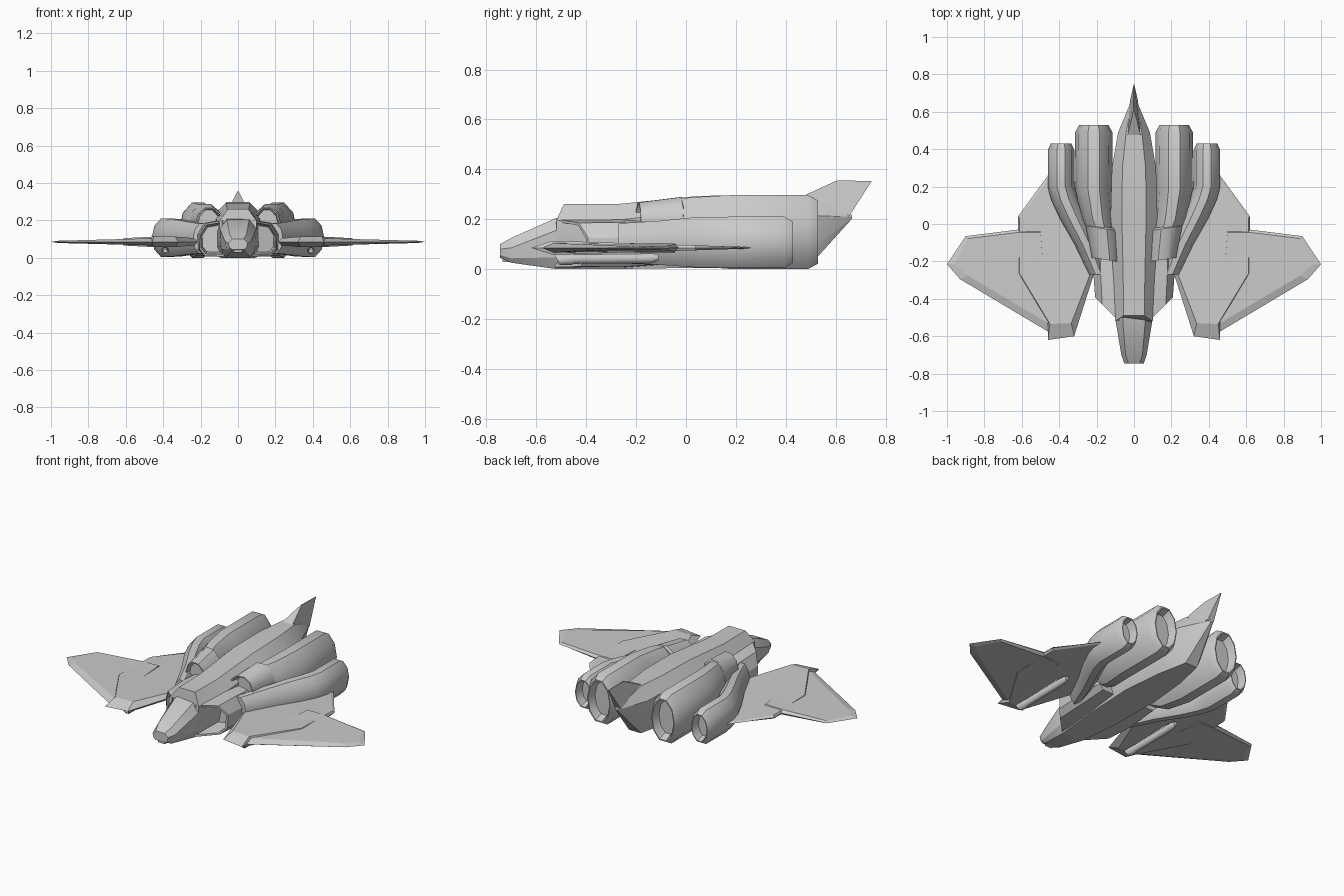
import bpy, bmesh, math
from mathutils import Vector


def loft(name, rings, mirror=False, smooth=None):
    """Bridge equal-length rings of points and cap both ends."""
    bm = bmesh.new()
    vs = [[bm.verts.new(p) for p in r] for r in rings]
    n = len(rings[0])
    for a, b in zip(vs, vs[1:]):
        for i in range(n):
            j = (i + 1) % n
            bm.faces.new((a[i], a[j], b[j], b[i]))
    bm.faces.new(vs[0])
    bm.faces.new(vs[-1])
    bmesh.ops.recalc_face_normals(bm, faces=bm.faces)
    me = bpy.data.meshes.new(name)
    bm.to_mesh(me)
    bm.free()
    ob = bpy.data.objects.new(name, me)
    bpy.context.collection.objects.link(ob)
    if mirror:
        ob.modifiers.new("mirror", "MIRROR")
    if smooth:
        bpy.ops.object.select_all(action='DESELECT')
        bpy.context.view_layer.objects.active = ob
        ob.select_set(True)
        bpy.ops.object.shade_smooth_by_angle(angle=math.radians(smooth))
    return ob


def tube(name, stations, sides=10, smooth=40):
    """Swept tube; each station is x, y, z, x radius, z radius."""
    rings = []
    for x, y, z, rx, rz in stations:
        k = 1 / math.cos(math.pi / sides)
        ang = [math.tau * (i + 0.5) / sides + math.pi / 2 for i in range(sides)]
        rings.append([(x + rx * math.cos(a), y, z + rz * k * math.sin(a)) for a in ang])
    return loft(name, rings, True, smooth)


def wing(name, outline, inner, height):
    """Plate with a sharp outline and raised inner faces."""
    z = 0.09
    low = [(x, y, z - height(x, y)) for x, y in inner]
    mid = [(x, y, z) for x, y in outline]
    top = [(x, y, z + height(x, y)) for x, y in inner]
    return loft(name, [low, mid, top], True)


# Fuselage: y, top half-width, top z, shoulder half-width, shoulder z, belly half-width, belly z
body = [
    (-0.48, 0.055, 0.265, 0.100, 0.20, 0.085, 0.005),
    (-0.28, 0.058, 0.265, 0.112, 0.20, 0.115, 0.005),
    (0.05, 0.065, 0.298, 0.125, 0.24, 0.130, 0.010),
    (0.30, 0.062, 0.302, 0.118, 0.24, 0.100, 0.010),
    (0.49, 0.042, 0.300, 0.085, 0.22, 0.050, 0.012),
    (0.665, 0.008, 0.222, 0.012, 0.214, 0.008, 0.206)]
nose = [
    (-0.745, 0.030, 0.105, 0.052, 0.085, 0.040, 0.050),
    (-0.70, 0.045, 0.130, 0.068, 0.090, 0.055, 0.030),
    (-0.52, 0.060, 0.210, 0.098, 0.160, 0.085, 0.005),
    (-0.46, 0.060, 0.215, 0.095, 0.160, 0.085, 0.005)]


def hull_ring(y, tw, tz, sw, sz, bw, bz):
    half = [(tw, tz), (sw, sz), ((sw + bw) / 2, bz + (sz - bz) * 0.3), (bw * 0.8, bz)]
    return [(x, y, z) for x, z in half] + [(-x, y, z) for x, z in reversed(half)]


hull = [hull_ring(*s) for s in body]
# slanted step behind the cockpit
hull[0] = [(x, y - (0.04 if z < 0.25 else 0.01), z) for x, y, z in hull[0]]
loft("fuselage", hull, smooth=22)
loft("cockpit_nose", [hull_ring(*s) for s in nose], smooth=22)
loft("chin_sensor", [[(sx * w, y, z) for sx, z in ((-1, 0.034), (1, 0.034), (1, 0.06), (-1, 0.06))]
                     for y, w in ((-0.735, 0.022), (-0.68, 0.03))])

# Tail fin with a broad flat leading face
loft("tail_fin", [
    [(-0.035, 0.47, 0.298), (0.035, 0.47, 0.298), (0.022, 0.655, 0.218), (-0.022, 0.655, 0.218)],
    [(-0.003, 0.605, 0.36), (0.003, 0.605, 0.36), (0.002, 0.745, 0.358), (-0.002, 0.745, 0.358)]])

# Large inner engines, with recessed nozzles
tube("inner_engine", [
    (0.215, 0.48, 0.153, 0.06, 0.10), (0.215, 0.53, 0.153, 0.072, 0.118),
    (0.215, 0.53, 0.153, 0.078, 0.126), (0.215, 0.49, 0.153, 0.100, 0.148),
    (0.215, 0.18, 0.153, 0.098, 0.148), (0.195, 0.03, 0.155, 0.085, 0.138),
    (0.172, -0.05, 0.170, 0.072, 0.115), (0.155, -0.16, 0.165, 0.062, 0.095)])

# Small outer engines curving in to the intakes
tube("outer_engine", [
    (0.39, 0.38, 0.112, 0.04, 0.065), (0.39, 0.43, 0.112, 0.050, 0.077),
    (0.39, 0.43, 0.112, 0.055, 0.082), (0.39, 0.395, 0.112, 0.071, 0.103),
    (0.39, 0.20, 0.112, 0.071, 0.103), (0.37, 0.13, 0.112, 0.073, 0.102),
    (0.325, 0.03, 0.112, 0.072, 0.100), (0.255, -0.11, 0.110, 0.062, 0.088),
    (0.19, -0.27, 0.108, 0.050, 0.080)])

# Angled collars around the front of the inner engines
collar = tube("engine_collar", [
    (0.158, -0.12, 0.192, 0.060, 0.070), (0.152, -0.19, 0.192, 0.066, 0.074),
    (0.152, -0.19, 0.192, 0.074, 0.080), (0.172, -0.025, 0.195, 0.086, 0.098),
    (0.172, -0.015, 0.195, 0.076, 0.088)])
for v in collar.data.vertices:
    v.co.y += (v.co.x - 0.16) * 0.15

# Swept open air intakes beside the cockpit
section = [(0.075, 0.012), (0.175, 0.015), (0.205, 0.05), (0.208, 0.13), (0.17, 0.19), (0.08, 0.205)]


def intake_ring(y, scale, sweep, shift=0.0):
    c = Vector((0.142, 0.105))
    pts = [c + (Vector(p) - c) * scale for p in section]
    return [(p.x + shift, y + sweep * (p.x - 0.08), p.y) for p in pts]


loft("air_intake", [intake_ring(-0.34, 0.75, 0.4), intake_ring(-0.515, 0.88, 0.95),
                    intake_ring(-0.52, 1.0, 1.0), intake_ring(-0.26, 1.02, 0, 0.008),
                    intake_ring(-0.05, 0.85, 0, 0.01)], True, 25)

# Wings in two panels
wing("inner_wing",
     [(0.20, 0.20), (0.46, 0.26), (0.62, 0.04), (0.62, -0.27), (0.46, -0.53),
      (0.46, -0.62), (0.32, -0.60), (0.215, -0.27)],
     [(0.20, 0.18), (0.455, 0.24), (0.612, 0.035), (0.612, -0.265), (0.455, -0.525),
      (0.45, -0.535), (0.335, -0.53), (0.235, -0.27)],
     lambda x, y: 0.028 * (0.35 - y) / 0.88)
wing("outer_wing",
     [(0.46, -0.575), (0.93, -0.295), (1.0, -0.215), (0.90, -0.065), (0.62, -0.03), (0.50, -0.03)],
     [(0.46, -0.53), (0.89, -0.275), (0.96, -0.213), (0.89, -0.078), (0.62, -0.045), (0.50, -0.045)],
     lambda x, y: 0.019 - 0.026 * (x - 0.46))

# Guns under the wings, with slanted muzzles
gun = tube("wing_gun", [
    (0.39, -0.45, 0.044, 0.012, 0.012), (0.39, -0.53, 0.044, 0.016, 0.016),
    (0.39, -0.53, 0.044, 0.023, 0.023), (0.39, -0.46, 0.044, 0.023, 0.023),
    (0.39, -0.45, 0.046, 0.020, 0.020), (0.39, -0.14, 0.048, 0.020, 0.020),
    (0.39, -0.11, 0.052, 0.012, 0.012)], 8, 50)
for v in gun.data.vertices:
    if v.co.y < -0.5:
        v.co.y += (0.065 - v.co.z) * 0.6
# Pylons joining guns to the wings
loft("gun_pylon", [[(x, y, z) for x, y in ((0.38, -0.47), (0.40, -0.47), (0.40, -0.18), (0.38, -0.18))]
                   for z in (0.05, 0.085)], True)

# Stand the model on z = 0
bpy.context.view_layer.update()
low = min(v.co.z for o in bpy.context.collection.objects for v in o.data.vertices)
for o in bpy.context.collection.objects:
    o.location.z -= low
